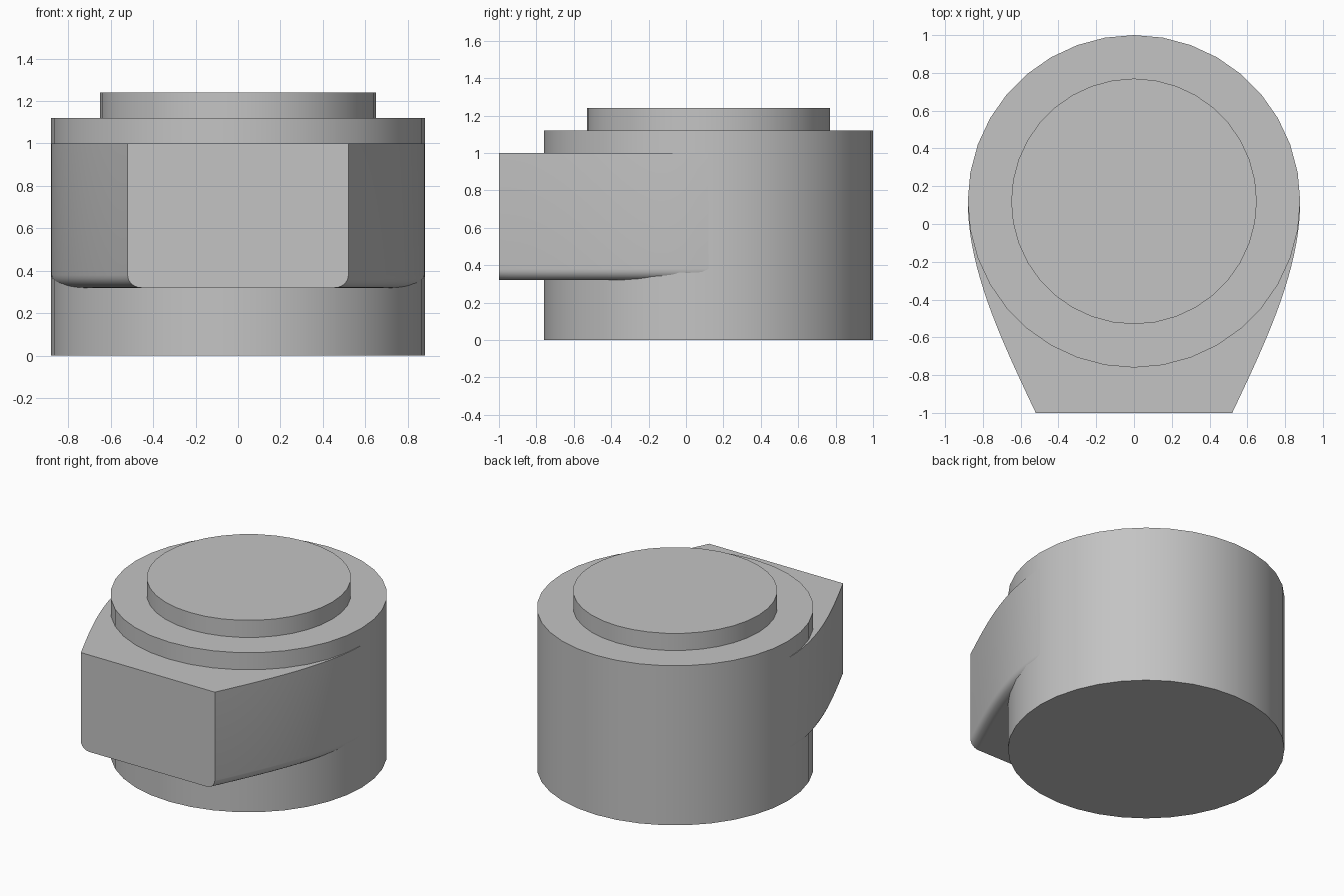
import bpy, bmesh
from mathutils import Vector
from mathutils.geometry import interpolate_bezier

cube = bpy.data.objects.get("Cube")
if cube:
    bpy.data.objects.remove(cube, do_unlink=True)

CENTRE_Y = 0.12
RADIUS = 0.88

grey = bpy.data.materials.new("plain_grey")
grey.use_nodes = True
colour = (0.55, 0.55, 0.55, 1)
grey.diffuse_color = colour
grey.node_tree.nodes["Principled BSDF"].inputs["Base Color"].default_value = colour


def finish(obj):
    obj.data.materials.append(grey)
    bpy.ops.object.select_all(action='DESELECT')
    obj.select_set(True)
    bpy.context.view_layer.objects.active = obj
    bpy.ops.object.shade_smooth_by_angle(angle=0.5)


def disc(name, radius, z0, z1):
    bpy.ops.mesh.primitive_cylinder_add(
        vertices=36, radius=radius, depth=z1 - z0,
        location=(0, CENTRE_Y, (z0 + z1) / 2))
    obj = bpy.context.object
    obj.name = name
    finish(obj)


# Round body and raised cap
disc("round_body", RADIUS, 0, 1.12)
disc("top_cap", 0.65, 1.12, 1.24)

# Front block: sides sweep tangentially off the body to a flat face
side = interpolate_bezier(Vector((RADIUS, CENTRE_Y)), Vector((RADIUS, -0.25)),
                          Vector((0.69, -0.64)), Vector((0.52, -1)), 20)
right = [(p.x, p.y) for p in side]
outline = [(0.6, 0.4)] + right
outline += [(-x, y) for x, y in reversed(outline)]

bm = bmesh.new()
base = bm.faces.new([bm.verts.new((x, y, 0.32)) for x, y in outline])
top = bmesh.ops.extrude_face_region(bm, geom=[base], use_keep_orig=True)
for v in top["geom"]:
    if isinstance(v, bmesh.types.BMVert):
        v.co.z = 1.0
bmesh.ops.recalc_face_normals(bm, faces=bm.faces)

# Rounded lower side edges; front edge stays sharp
low = [e for e in bm.edges
       if all(v.co.z < 0.4 for v in e.verts)
       and abs(e.verts[0].co.y - e.verts[1].co.y) > 0.001]
bmesh.ops.bevel(bm, geom=low, offset=0.06, segments=6, profile=0.5,
                affect='EDGES', clamp_overlap=False)
mesh = bpy.data.meshes.new("front_block")
bm.to_mesh(mesh)
bm.free()
block = bpy.data.objects.new("front_block", mesh)
bpy.context.collection.objects.link(block)
finish(block)
